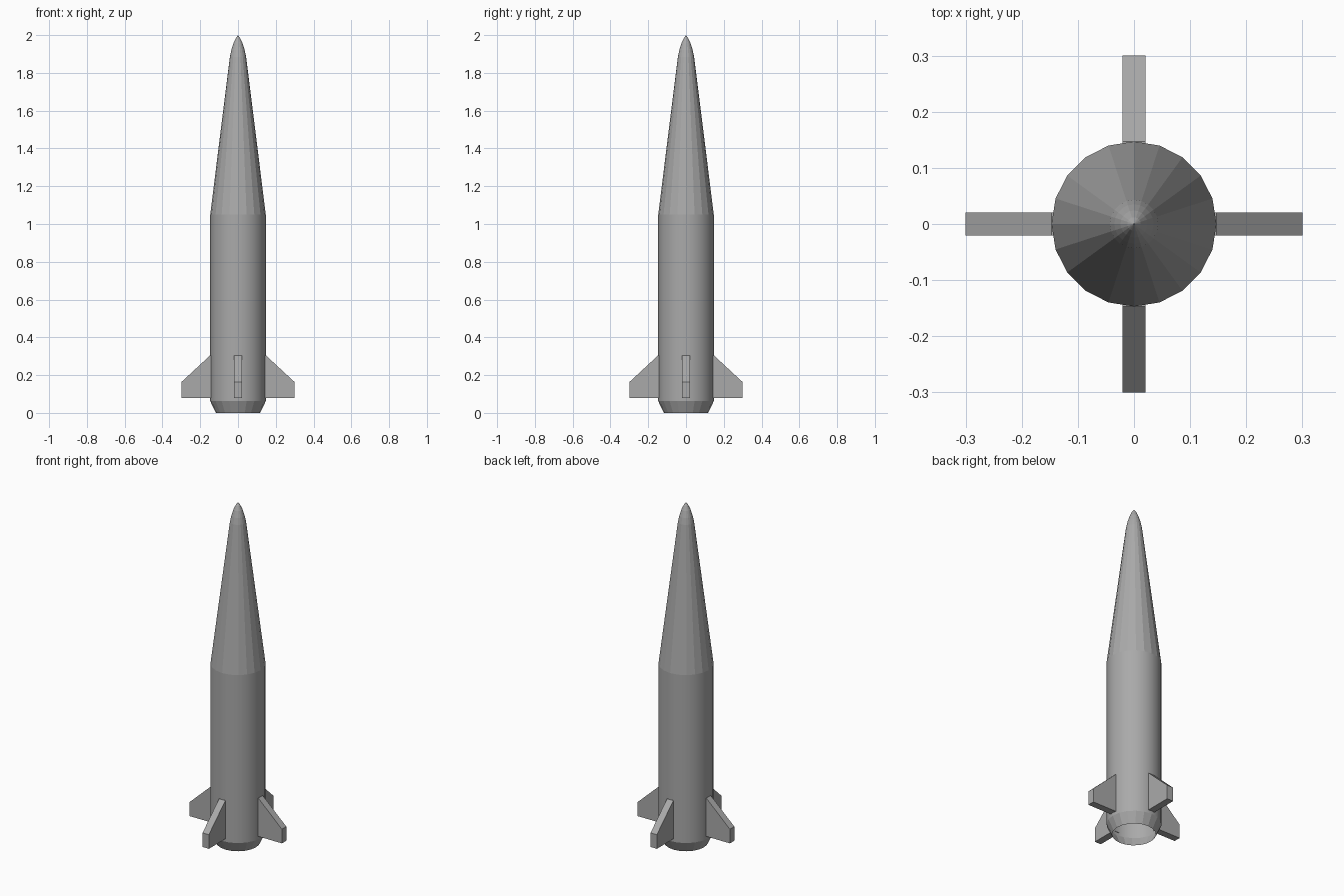
import bpy, bmesh, math
from mathutils import Matrix

if "Cube" in bpy.data.objects:
    bpy.data.objects.remove(bpy.data.objects["Cube"])

SIDES = 20

grey = bpy.data.materials.new("dark_grey")
grey.diffuse_color = (0.4, 0.4, 0.4, 1)
grey.use_nodes = True
grey.node_tree.nodes["Principled BSDF"].inputs["Base Color"].default_value = grey.diffuse_color


def finish(bm, name):
    bmesh.ops.recalc_face_normals(bm, faces=bm.faces)
    mesh = bpy.data.meshes.new(name)
    bm.to_mesh(mesh)
    bm.free()
    mesh.materials.append(grey)
    obj = bpy.data.objects.new(name, mesh)
    bpy.context.collection.objects.link(obj)
    return obj


def lathe(name, profile, smooth_band):
    """Spin (radius, z) points around z; one band of faces is smooth."""
    bm = bmesh.new()
    rings = []
    for r, z in profile:
        n = 1 if r == 0 else SIDES
        rings.append([bm.verts.new((r * math.cos(math.tau * i / SIDES),
                                    r * math.sin(math.tau * i / SIDES), z))
                      for i in range(n)])
    for band, (low, high) in enumerate(zip(rings, rings[1:])):
        for i in range(SIDES):
            j = (i + 1) % SIDES
            if len(high) == 1:
                face = bm.faces.new((low[i], low[j], high[0]))
            else:
                face = bm.faces.new((low[i], low[j], high[j], high[i]))
            face.smooth = band == smooth_band
    return finish(bm, name)


def fin(name, angle):
    """Swept plate whose root meets the hull surface."""
    outline = [(0.1438, 0.08), (0.30, 0.08), (0.30, 0.163),
               (0.147, 0.305), (0.1438, 0.305)]
    bm = bmesh.new()
    face = bm.faces.new([bm.verts.new((x, -0.0205, z)) for x, z in outline])
    ext = bmesh.ops.extrude_face_region(bm, geom=[face], use_keep_orig=True)
    moved = [v for v in ext["geom"] if isinstance(v, bmesh.types.BMVert)]
    bmesh.ops.translate(bm, verts=moved, vec=(0, 0.041, 0))
    bmesh.ops.recalc_face_normals(bm, faces=bm.faces)
    # Leave the hidden root open
    root = [f for f in bm.faces if all(v.co.x < 0.144 for v in f.verts)]
    bmesh.ops.delete(bm, geom=root, context='FACES_ONLY')
    bm.transform(Matrix.Rotation(angle, 4, 'Z'))
    return finish(bm, name)


# Hull: open tail skirt, smooth straight body, long cone and rounded tip
lathe("hull", [(0.117, 0), (0.147, 0.062), (0.147, 1.05), (0.043, 1.885),
               (0.035, 1.922), (0.024, 1.957), (0.012, 1.983), (0, 2.0)], 1)

# Four tail fins
for k in range(4):
    fin(f"tail_fin_{k + 1}", k * math.pi / 2)
